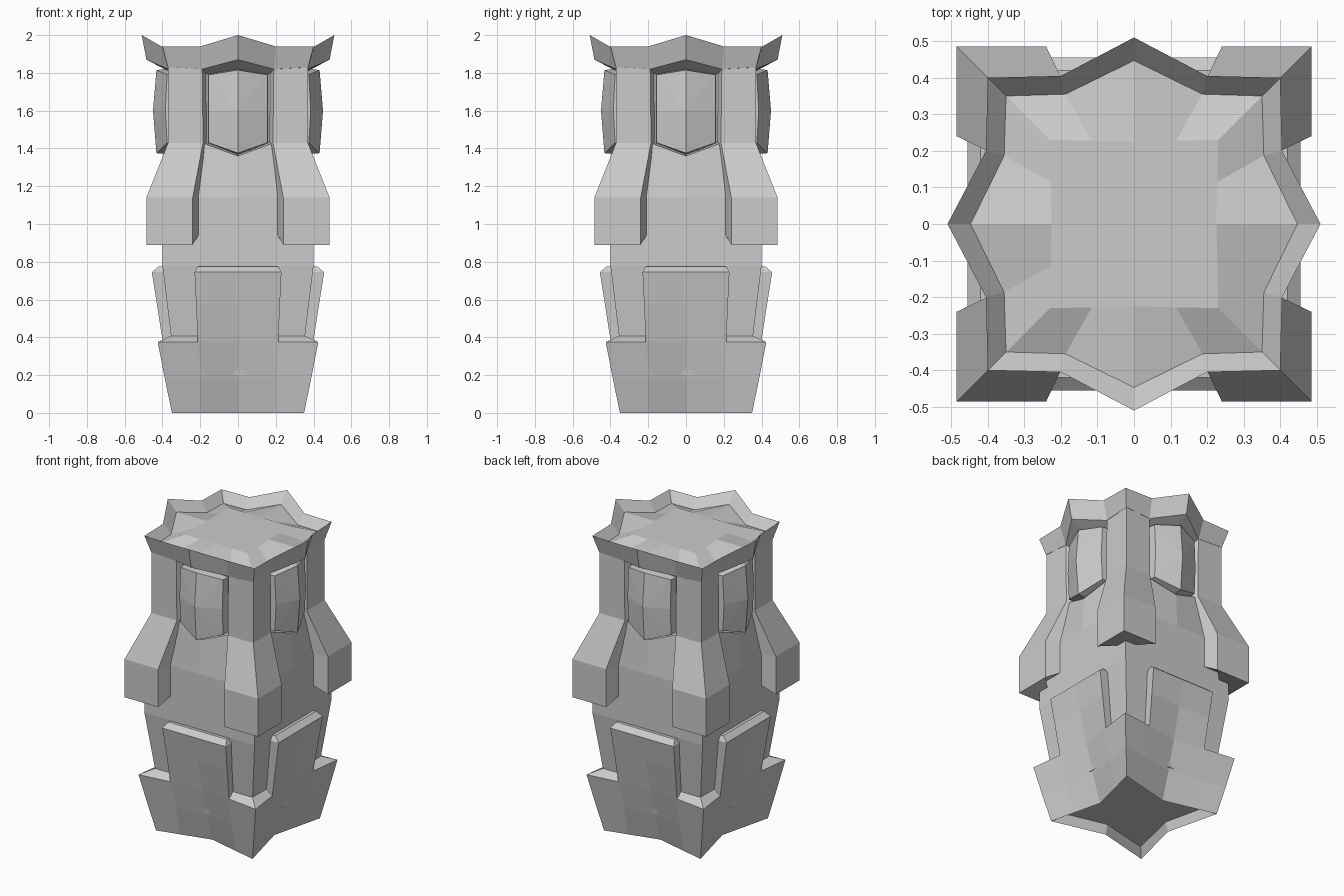
import bpy, bmesh
from mathutils import Matrix, Vector
from math import pi

if "Cube" in bpy.data.objects:
    bpy.data.objects.remove(bpy.data.objects["Cube"])


def loft(name, rings, copies=1):
    """Skin closed rings of points, cap both ends, repeat around z."""
    bm = bmesh.new()
    for k in range(copies):
        rot = Matrix.Rotation(k * pi / 2, 3, 'Z')
        rows = [[bm.verts.new(rot @ Vector(p)) for p in ring] for ring in rings]
        n = len(rows[0])
        for a, b in zip(rows, rows[1:]):
            for i in range(n):
                j = (i + 1) % n
                bm.faces.new((a[i], a[j], b[j], b[i]))
        bm.faces.new(rows[0][::-1])
        bm.faces.new(rows[-1])
    bmesh.ops.recalc_face_normals(bm, faces=bm.faces)
    mesh = bpy.data.meshes.new(name)
    bm.to_mesh(mesh)
    bm.free()
    obj = bpy.data.objects.new(name, mesh)
    bpy.context.collection.objects.link(obj)
    return obj


def square_ring(mid, side, corner):
    """Four-fold ring: mid=(y, z), side=(x, y, z), corner=(r, z)."""
    (m, mz), (s, sy, sz), (c, cz) = mid, side, corner
    quarter = [(0, -m, mz), (s, -sy, sz), (c, -c, cz), (sy, -s, sz)]
    return [Matrix.Rotation(k * pi / 2, 3, 'Z') @ Vector(p)
            for k in range(4) for p in quarter]


# Core body, stepping in behind the windows
core = [square_ring((r, z), (.2, r, z), (r, z))
        for r, z in ((.33, .2), (.355, .41), (.40, .78), (.40, 1.14))]
core += [square_ring((.39, 1.36), (.19, .35, 1.43), (.35, 1.43)),
         square_ring((.33, 1.37), (.19, .33, 1.44), (.33, 1.44)),
         square_ring((.33, 1.88), (.19, .33, 1.88), (.33, 1.88))]
loft("core_body", core)

# Flared base with pinched sides and a recessed underside
loft("base_skirt", [
    square_ring((.245, .06), (.19, .29, .06), (.32, .06)),
    square_ring((.264, 0), (.2, .313, 0), (.35, 0)),
    square_ring((.32, .18), (.2, .355, .18), (.387, .18)),
    square_ring((.37, .375), (.213, .398, .375), (.425, .375)),
    square_ring((.34, .41), (.2, .35, .41), (.35, .41))])

# Lower panels growing out of the base
panel = [[(-w, -y, z), (0, -ym, z), (w, -y, z), (w - .005, -.3, z), (.005 - w, -.3, z)]
         for z, w, y, ym in ((.375, .213, .398, .37), (.58, .222, .43, .42),
                             (.745, .23, .456, .456), (.775, .212, .42, .42))]
loft("lower_panel", panel, 4)

# Corner pillars flaring into heavy feet
pillar = []
for z, zi, o, i, j, d in ((.89, .955, .485, .24, .2, .37), (1.14, 1.14, .485, .24, .2, .37),
                          (1.43, 1.43, .37, .185, .162, .32), (1.86, 1.86, .37, .19, .165, .32)):
    pillar.append([(j, -d, zi), (i, -o, z), (o, -o, z), (o, -i, z), (d, -j, zi), (d, -d, zi)])
loft("corner_pillar", pillar, 4)


# Faceted window stones between the pillars
def hexagon(w, ys, ym, top, bottom):
    return [(-w, -ys, 1.43), (0, -ym, bottom), (w, -ys, 1.43), (w, -ys - .01, 1.6),
            (w, -ys, 1.79), (0, -ym, top), (-w, -ys, 1.79), (-w, -ys - .01, 1.6)]


back = hexagon(.16, .31, .31, 1.83, 1.365)
front = hexagon(.155, .375, .432, 1.815, 1.375)
centre = [(0, -.45, 1.6)] * 8
stone = loft("window_stone", [back, front, centre], 4)
bm = bmesh.new()
bm.from_mesh(stone.data)
bmesh.ops.remove_doubles(bm, verts=bm.verts, dist=.0005)
bmesh.ops.recalc_face_normals(bm, faces=bm.faces)
bm.to_mesh(stone.data)
bm.free()

# Crown with pointed brows, a rim and a raised centre
loft("crown", [
    square_ring((.35, 1.80), (.18, .32, 1.79), (.32, 1.82)),
    square_ring((.485, 1.87), (.19, .371, 1.82), (.371, 1.83)),
    square_ring((.51, 2.0), (.2, .405, 1.94), (.40, 1.94)),
    square_ring((.447, 1.93), (.187, .355, 1.88), (.35, 1.88)),
    square_ring((.225, 1.93), (.115, .228, 1.93), (.23, 1.93))])
